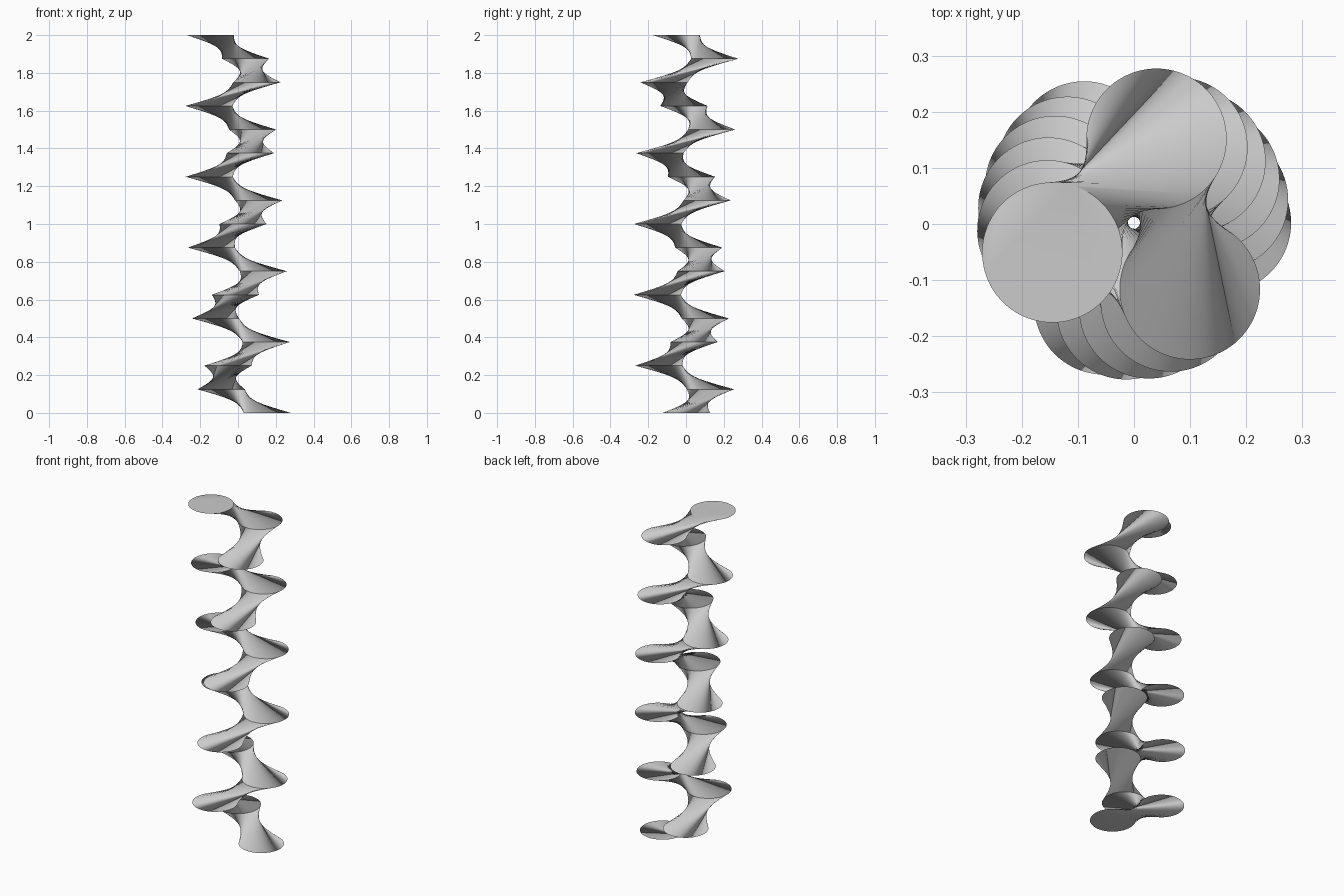
import bpy, bmesh
from math import sin, cos, radians, pi

if "Cube" in bpy.data.objects:
    bpy.data.objects.remove(bpy.data.objects["Cube"])

SIDES, STEPS = 96, 16
HEIGHT, TWIST = 2.0, 2000
OFFSET, RADIUS = 0.155, 0.125

bm = bmesh.new()


# One off-centre disc outline, turned about the axis at its level
def ring(level):
    turn = radians(TWIST * level / STEPS)
    cx, cy = OFFSET * cos(turn), OFFSET * sin(turn) + 0.0023
    z = HEIGHT * level / STEPS
    return [bm.verts.new((cx + RADIUS * cos(turn + 2 * pi * i / SIDES),
                          cy + RADIUS * sin(turn + 2 * pi * i / SIDES), z))
            for i in range(SIDES)]


rings = [ring(k) for k in range(STEPS + 1)]

# Twisted walls between neighbouring levels
for low, high in zip(rings, rings[1:]):
    for i in range(SIDES):
        j = (i + 1) % SIDES
        bm.faces.new((low[i], low[j], high[j], high[i]))

# End caps
bm.faces.new(rings[0][::-1])
bm.faces.new(rings[-1])

mesh = bpy.data.meshes.new("twisted_column")
bm.to_mesh(mesh)
bm.free()
column = bpy.data.objects.new("twisted_column", mesh)
bpy.context.collection.objects.link(column)

# Smooth walls, crisp ridges at each level
bpy.context.view_layer.objects.active = column
column.select_set(True)
bpy.ops.object.shade_smooth_by_angle(angle=radians(30))
